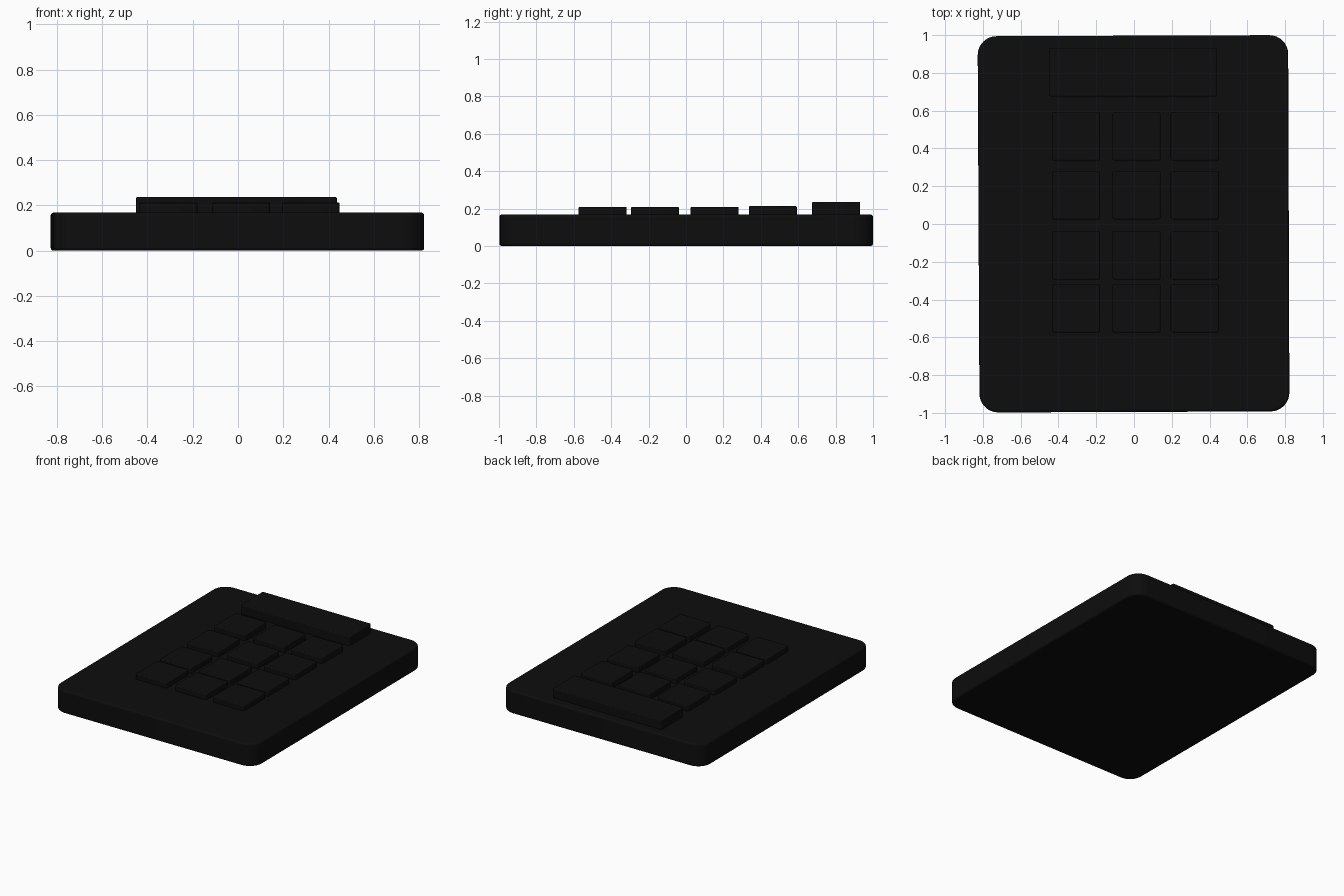
import bpy, bmesh, math
from mathutils import Vector

if "Cube" in bpy.data.objects:
    bpy.data.objects.remove(bpy.data.objects["Cube"])

black = bpy.data.materials.new("black_plastic")
black.diffuse_color = (0.004, 0.004, 0.004, 1)
black.use_nodes = True
black.node_tree.nodes["Principled BSDF"].inputs["Base Color"].default_value = black.diffuse_color


def rounded_slab(name, corners, z0, z1, radius, edge, segs):
    """Extruded outline (counter-clockwise corners) with rounded corners and soft rims."""
    bm = bmesh.new()
    n = len(corners)
    outline = []
    for i in range(n):
        c = Vector(corners[i])
        a = (Vector(corners[i - 1]) - c).normalized()
        b = (Vector(corners[(i + 1) % n]) - c).normalized()
        centre = c + (a + b) * radius
        for k in range(segs + 1):
            t = math.pi / 2 * k / segs
            p = centre - b * radius * math.cos(t) - a * radius * math.sin(t)
            outline.append(bm.verts.new((p.x, p.y, z0)))
    face = bm.faces.new(outline)
    top = bmesh.ops.extrude_face_region(bm, geom=[face])["geom"]
    bmesh.ops.translate(bm, vec=(0, 0, z1 - z0),
                        verts=[g for g in top if isinstance(g, bmesh.types.BMVert)])
    bmesh.ops.recalc_face_normals(bm, faces=bm.faces)
    mesh = bpy.data.meshes.new(name)
    bm.to_mesh(mesh)
    bm.free()
    mesh.materials.append(black)
    obj = bpy.data.objects.new(name, mesh)
    bpy.context.collection.objects.link(obj)
    mod = obj.modifiers.new("soft_rim", 'BEVEL')
    mod.width, mod.segments = edge, 3
    mod.limit_method, mod.angle_limit = 'ANGLE', math.radians(50)
    bpy.ops.object.select_all(action='DESELECT')
    obj.select_set(True)
    bpy.context.view_layer.objects.active = obj
    bpy.ops.object.shade_smooth_by_angle(angle=math.radians(35))
    return obj


def key_block(name, x, y, w, d, z1):
    hw, hd = w / 2, d / 2
    pts = [(x - hw, y - hd), (x + hw, y - hd), (x + hw, y + hd), (x - hw, y + hd)]
    return rounded_slab(name, pts, 0.15, z1, 0.012, 0.006, 3)


# Housing, very slightly out of square
rounded_slab("housing", [(-0.818, -0.998), (0.823, -0.992), (0.816, 1.0), (-0.828, 0.994)],
             0.0, 0.168, 0.10, 0.012, 8)

# Display bar above the keys
key_block("display_bar", -0.007, 0.803, 0.888, 0.257, 0.236)

# Three columns by four rows of keys
for r, (y, top) in enumerate([(0.464, 0.213), (0.153, 0.209), (-0.166, 0.209), (-0.446, 0.209)]):
    for c, x in enumerate([-0.307, 0.013, 0.322]):
        key_block(f"key_{r + 1}_{c + 1}", x, y, 0.255, 0.257, top)
